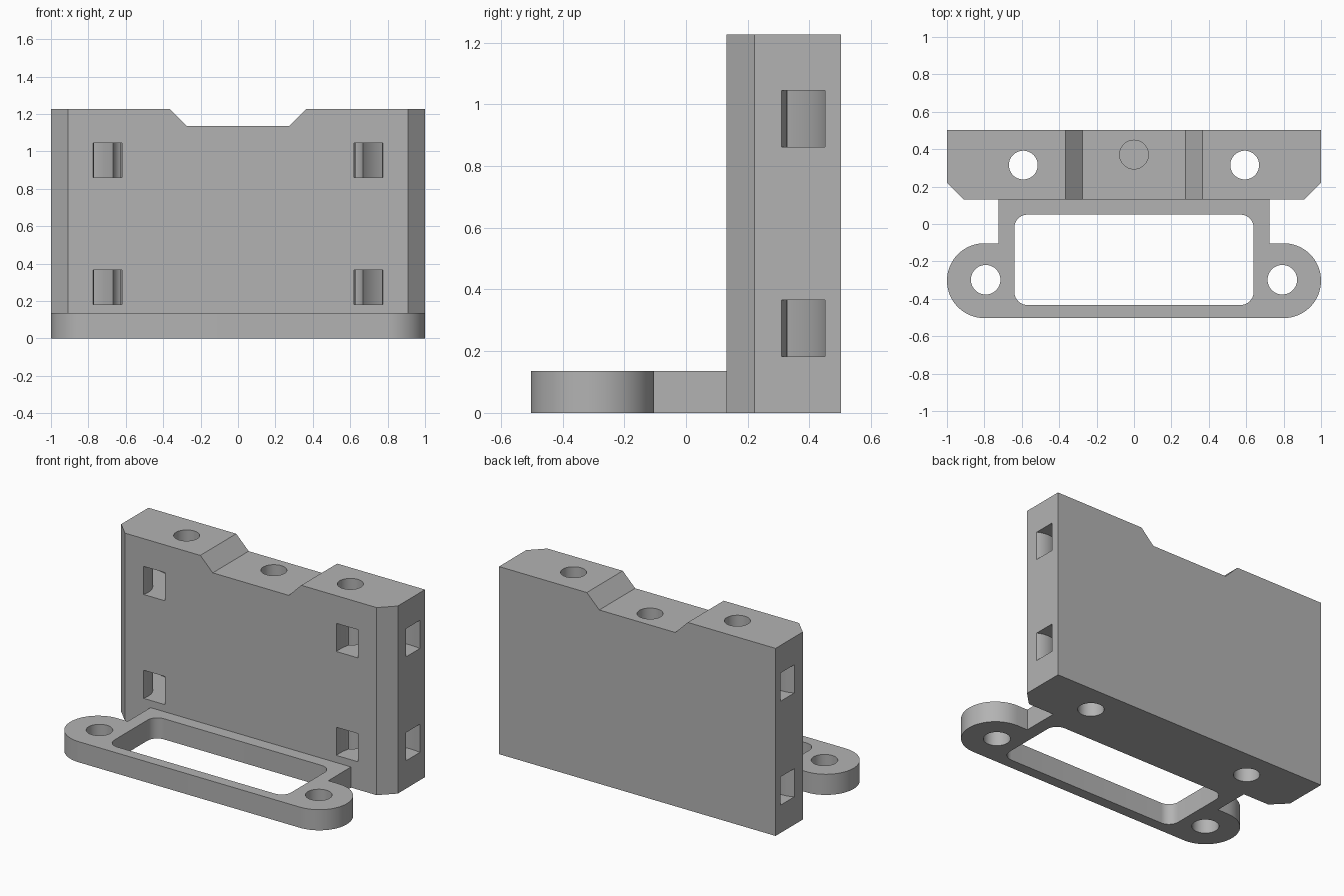
import bpy, bmesh
from math import cos, sin, radians

if "Cube" in bpy.data.objects:
    bpy.data.objects.remove(bpy.data.objects["Cube"], do_unlink=True)

gray = bpy.data.materials.new("plain gray")
gray.use_nodes = True
COLOUR = (0.45, 0.45, 0.45, 1)
gray.diffuse_color = COLOUR
gray.node_tree.nodes["Principled BSDF"].inputs["Base Color"].default_value = COLOUR

HEIGHT, FLANGE, BACK, FACE = 1.226, 0.135, 0.503, 0.132


def arc(cx, cy, rx, ry, start, end, n):
    """Points on an elliptical arc, angles in degrees."""
    steps = [radians(start + (end - start) * i / n) for i in range(n + 1)]
    return [(cx + rx * cos(a), cy + ry * sin(a)) for a in steps]


def prism(name, outline, low, high, along_y=False):
    """Extrude an outline along z, or an xz outline along y."""
    bm = bmesh.new()
    place = (lambda p: (p[0], low, p[1])) if along_y else (lambda p: (p[0], p[1], low))
    face = bm.faces.new([bm.verts.new(place(p)) for p in outline])
    moved = bmesh.ops.extrude_face_region(bm, geom=[face])["geom"]
    shift = (0, high - low, 0) if along_y else (0, 0, high - low)
    bmesh.ops.translate(bm, vec=shift, verts=[v for v in moved if isinstance(v, bmesh.types.BMVert)])
    bmesh.ops.recalc_face_normals(bm, faces=bm.faces)
    mesh = bpy.data.meshes.new(name)
    bm.to_mesh(mesh)
    bm.free()
    mesh.materials.append(gray)
    obj = bpy.data.objects.new(name, mesh)
    bpy.context.collection.objects.link(obj)
    return obj


def combine(target, tool, operation="DIFFERENCE"):
    """Apply a boolean and discard the tool."""
    mod = target.modifiers.new("combine", "BOOLEAN")
    mod.operation, mod.solver, mod.object = operation, "EXACT", tool
    bpy.context.view_layer.objects.active = target
    bpy.ops.object.modifier_apply(modifier=mod.name)
    bpy.data.objects.remove(tool, do_unlink=True)


def drill(target, x, y, r, low, high):
    circle = arc(x, y, r, r, 0, 360, 48)[:-1]
    combine(target, prism("drill_cutter", circle, low, high))


# Upright block with chamfered front corners
bracket = prism("mounting_bracket", [
    (-1, BACK), (-1, 0.222), (-0.91, FACE), (0.91, FACE), (1, 0.222), (1, BACK)], 0, HEIGHT)

# Foot flange: rounded ears and a neck that runs into the block
right_ear = arc(0.8, -0.303, 0.2, 0.2, -90, 90, 32)
left_ear = arc(-0.8, -0.303, 0.2, 0.2, 90, 270, 32)
neck = [(0.725, -0.103), (0.725, 0.2), (-0.725, 0.2), (-0.725, -0.103)]
flange = prism("foot_flange", right_ear + neck + left_ear, 0, FLANGE)
combine(bracket, flange, "UNION")

# Rounded window in the flange
window = []
for x, y, a in ((0.57, -0.02, 0), (-0.57, -0.02, 90), (-0.57, -0.363, 180), (0.57, -0.363, 270)):
    window += arc(x, y, 0.07, 0.07, a, a + 90, 10)
combine(bracket, prism("window_cutter", window, -0.1, 0.3))

# Notch in the top edge
notch = [(-0.465, 1.326), (-0.275, 1.136), (0.275, 1.136), (0.465, 1.326)]
combine(bracket, prism("notch_cutter", notch, 0, 0.7, along_y=True))

# Curved tie slots from the front face round to the side faces
for side in (1, -1):
    slot = arc(0.926, 0.172, 0.309, 0.286, 50, 205, 48) + arc(0.926, 0.172, 0.156, 0.156, 205, 50, 48)
    slot = [(side * x, y) for x, y in slot]
    for z in (0.182, 0.861):
        combine(bracket, prism("slot_cutter", slot, z, z + 0.184))

# Screw holes through the block and ears, and a blind hole in the middle
for side in (1, -1):
    drill(bracket, side * 0.592, 0.315, 0.077, -0.1, 1.4)
    drill(bracket, side * 0.793, -0.298, 0.079, -0.1, 0.3)
drill(bracket, 0, 0.371, 0.077, 0.45, 1.4)

# Smooth the round walls, keep the edges crisp
bpy.ops.object.select_all(action="DESELECT")
bracket.select_set(True)
bpy.context.view_layer.objects.active = bracket
bpy.ops.object.shade_smooth_by_angle(angle=radians(30))
